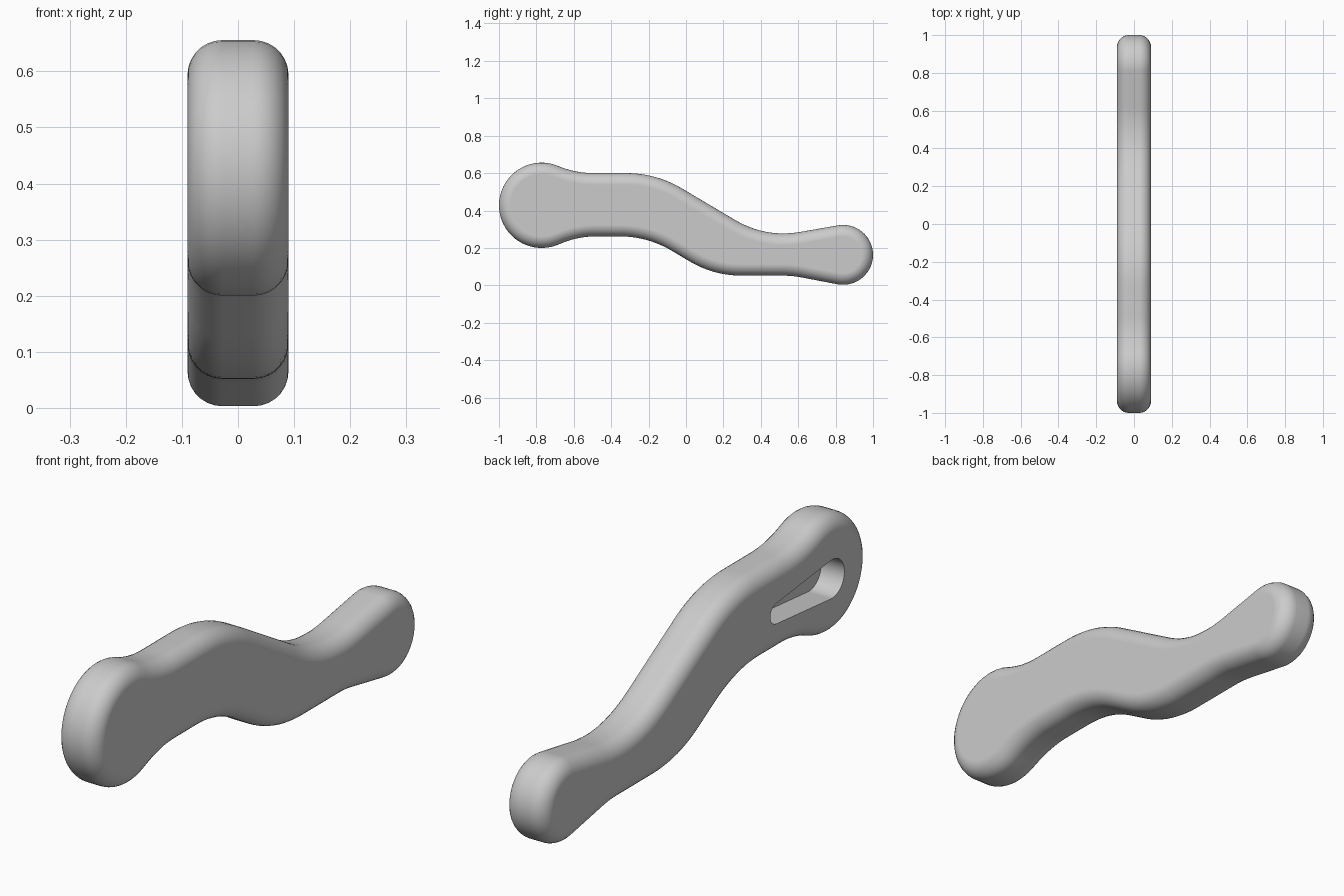
import bpy, bmesh, math
from mathutils import Vector

if "Cube" in bpy.data.objects:
    bpy.data.objects.remove(bpy.data.objects["Cube"], do_unlink=True)

HALF, ROUND, POCKET = 0.09, 0.062, 0.10

grey = bpy.data.materials.new("plain grey")
grey.use_nodes = True
COLOUR = (0.6, 0.6, 0.6, 1)
grey.diffuse_color = COLOUR
grey.node_tree.nodes["Principled BSDF"].inputs["Base Color"].default_value = COLOUR


def arc(cy, cz, r, start, end, steps):
    """Points on a circle in the side plane, angles in degrees."""
    angles = [math.radians(start + (end - start) * i / steps) for i in range(steps + 1)]
    return [Vector((cy + r * math.cos(a), cz + r * math.sin(a))) for a in angles]


def bend(before, corner, after, reach, steps=10):
    """Round a corner with a smooth curve that starts and ends at the given reach."""
    b, c, a = Vector(before), Vector(corner), Vector(after)
    p = c + (b - c).normalized() * reach
    q = c + (a - c).normalized() * reach
    ts = [i / steps for i in range(steps + 1)]
    return [p * (1 - t) ** 2 + c * 2 * t * (1 - t) + q * t * t for t in ts]


def plate(name, outline, x0, x1):
    """Extrude a side outline from x0 to x1."""
    bm = bmesh.new()
    face = bm.faces.new([bm.verts.new((x0, p.x, p.y)) for p in outline])
    out = bmesh.ops.extrude_face_region(bm, geom=[face])
    moved = [v for v in out["geom"] if isinstance(v, bmesh.types.BMVert)]
    bmesh.ops.translate(bm, verts=moved, vec=(x1 - x0, 0, 0))
    bmesh.ops.recalc_face_normals(bm, faces=bm.faces)
    mesh = bpy.data.meshes.new(name)
    bm.to_mesh(mesh)
    bm.free()
    mesh.materials.append(grey)
    obj = bpy.data.objects.new(name, mesh)
    bpy.context.collection.objects.link(obj)
    return obj


def chain(start, corners, end):
    """Run through a row of rounded corners (y, z, reach)."""
    stops = [start] + [c[:2] for c in corners] + [end]
    points = []
    for i, c in enumerate(corners):
        points += bend(stops[i], c[:2], stops[i + 2], c[2])
    return points


# Outline of the lever: large end, upper edge, small end, lower edge
big_end = arc(-0.772, 0.428, 0.228, 292, 68, 36)
small_end = arc(0.84, 0.163, 0.16, 100.3, -100.3, 28)
upper = chain(big_end[-1], [(-0.588, 0.6, 0.095), (-0.16, 0.6, 0.16),
                            (0.425, 0.253, 0.19)], small_end[0])
lower = chain(small_end[-1], [(0.567, 0.052, 0.05), (0.148, 0.052, 0.15),
                              (-0.206, 0.262, 0.15), (-0.574, 0.262, 0.095)], big_end[0])
lever = plate("lever_arm", big_end + upper + small_end + lower, -HALF, HALF)

# Rounded rims
bevel = lever.modifiers.new("rounded_rim", "BEVEL")
bevel.width = ROUND
bevel.segments = 7
bevel.limit_method = "ANGLE"
bevel.angle_limit = math.radians(60)
bevel.use_clamp_overlap = False

# Tapered blind pocket in the right side
slot = arc(-0.77, 0.42, 0.075, 276, 84, 24) + arc(-0.43, 0.416, 0.04, 84, -84, 16)
cutter = plate("pocket_cutter", slot, -HALF - 0.05, -HALF + POCKET)
cutter.hide_render = True
cut = lever.modifiers.new("pocket", "BOOLEAN")
cut.operation = "DIFFERENCE"
cut.solver = "EXACT"
cut.object = cutter

bpy.context.view_layer.objects.active = lever
for o in bpy.context.selected_objects:
    o.select_set(False)
lever.select_set(True)
for m in ("rounded_rim", "pocket"):
    bpy.ops.object.modifier_apply(modifier=m)
bpy.data.objects.remove(cutter, do_unlink=True)

bpy.ops.object.shade_smooth_by_angle(angle=math.radians(35))
weighted = lever.modifiers.new("clean_shading", "WEIGHTED_NORMAL")
weighted.keep_sharp = True
